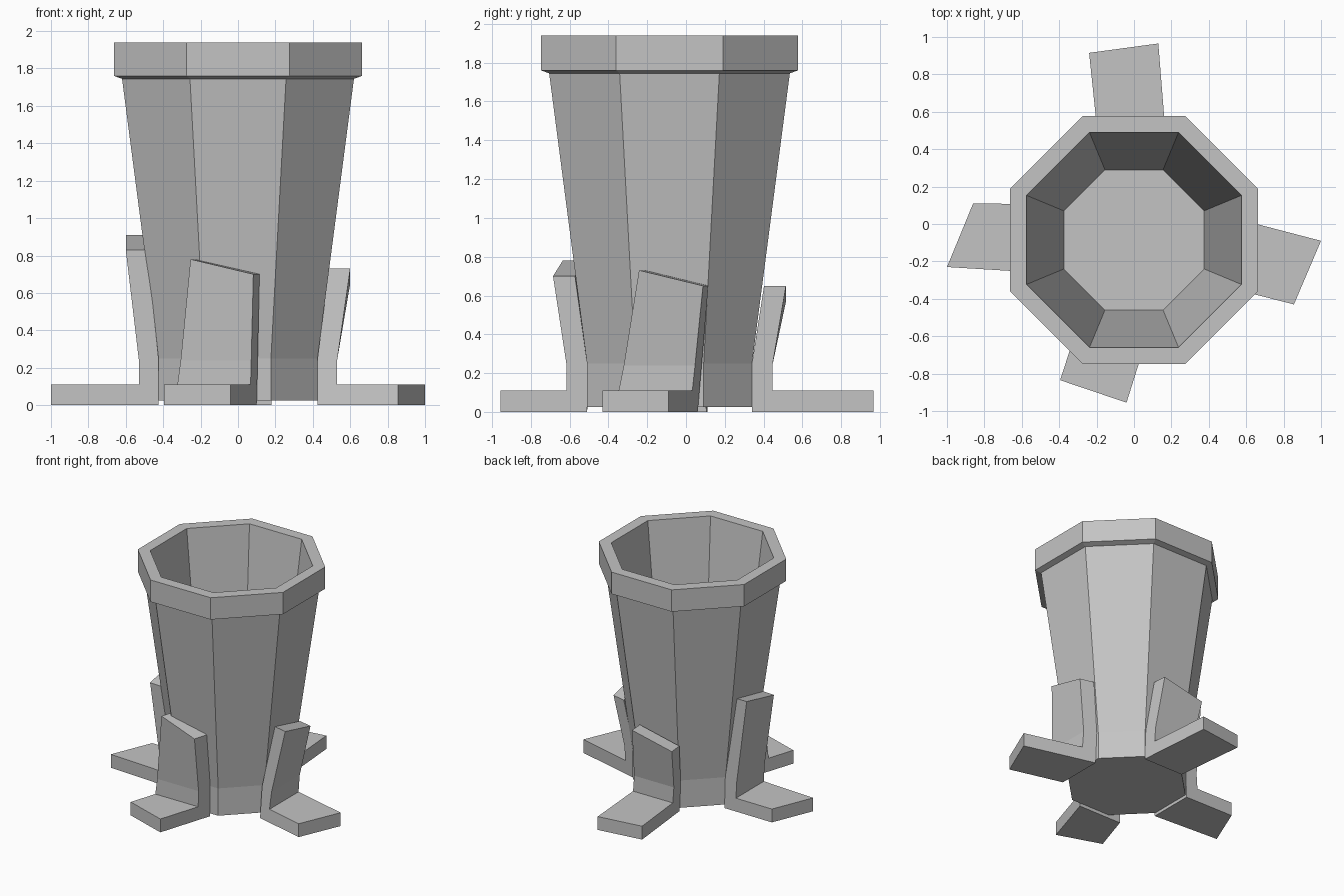
import bpy
import bmesh
from math import cos, sin, pi
from mathutils import Matrix, Vector

cube = bpy.data.objects.get("Cube")
if cube:
    bpy.data.objects.remove(cube, do_unlink=True)

CENTRE = Vector((0, -0.085, 0))

grey = bpy.data.materials.new("plain_grey")
grey.use_nodes = True
grey.diffuse_color = (0.55, 0.55, 0.55, 1)
grey.node_tree.nodes["Principled BSDF"].inputs["Base Color"].default_value = (0.55, 0.55, 0.55, 1)


def finish(bm, name):
    bmesh.ops.recalc_face_normals(bm, faces=bm.faces)
    mesh = bpy.data.meshes.new(name)
    bm.to_mesh(mesh)
    bm.free()
    mesh.materials.append(grey)
    obj = bpy.data.objects.new(name, mesh)
    bpy.context.collection.objects.link(obj)
    return obj


def bridge(bm, a, b):
    for i in range(len(a)):
        j = (i + 1) % len(a)
        bm.faces.new((a[i], a[j], b[j], b[i]))


# Hollow eight-sided pot: (distance to flat side, height), outside then inside
def pot(profile, sides=8):
    bm = bmesh.new()
    rings = []
    for apothem, z in profile:
        r = apothem / cos(pi / sides)
        angles = [(k + 0.5) * 2 * pi / sides for k in range(sides)]
        rings.append([bm.verts.new((r * cos(a), r * sin(a), z)) for a in angles])
    for lower, upper in zip(rings, rings[1:]):
        bridge(bm, lower, upper)
    bm.faces.new(rings[0])
    bm.faces.new(rings[-1])
    finish(bm, "pot").location = CENTRE


pot([(0.425, 0.025), (0.425, 0.25), (0.62, 1.745), (0.663, 1.76),
     (0.663, 1.94), (0.575, 1.94), (0.375, 0.25)])


# L-shaped support: each end is a bent strip; u runs sideways, w outward
def end_profile(bm, u_in, u_out, w_out, u_top, z_top, shift):
    def u_at(w):
        return u_in + (u_out - u_in) * (w - 0.425) / (w_out - 0.425)
    skew = u_at(0.53) - u_at(0.425)
    u_mid = u_in + 0.25 * (u_top - u_in)
    points = [(u_in, 0.425, 0), (u_out, w_out, 0), (u_out, w_out, 0.11),
              (u_at(0.53), 0.53, 0.11), (u_mid + skew, 0.53, 0.24),
              (u_top + skew, 0.6 + shift, z_top), (u_top, 0.487 + shift, z_top),
              (u_mid, 0.425 + shift / 2, 0.25)]
    return [bm.verts.new((u, -w, z)) for u, w, z in points]


def support(name, turn, left, right, shift=0):
    bm = bmesh.new()
    a = end_profile(bm, *left, shift)
    b = end_profile(bm, *right, 0)
    bridge(bm, a, b)
    bm.faces.new(a)
    bm.faces.new(b)
    bm.transform(Matrix.Rotation(turn * pi / 2, 4, "Z"))
    finish(bm, name).location = CENTRE


support("front_support", 0, (-0.29, -0.395, 0.75, -0.22, 0.78),
        (0.1, -0.04, 0.87, 0.115, 0.70), -0.05)
support("left_support", 1, (-0.235, -0.345, 0.855, -0.13, 0.73),
        (0.145, -0.005, 1.0, 0.2, 0.65))
support("back_support", 2, (-0.18, -0.13, 1.05, -0.14, 0.65),
        (0.18, 0.24, 1.0, 0.22, 0.57))
support("right_support", 3, (-0.19, -0.195, 0.86, -0.15, 0.91),
        (0.18, 0.145, 1.0, 0.21, 0.83))
